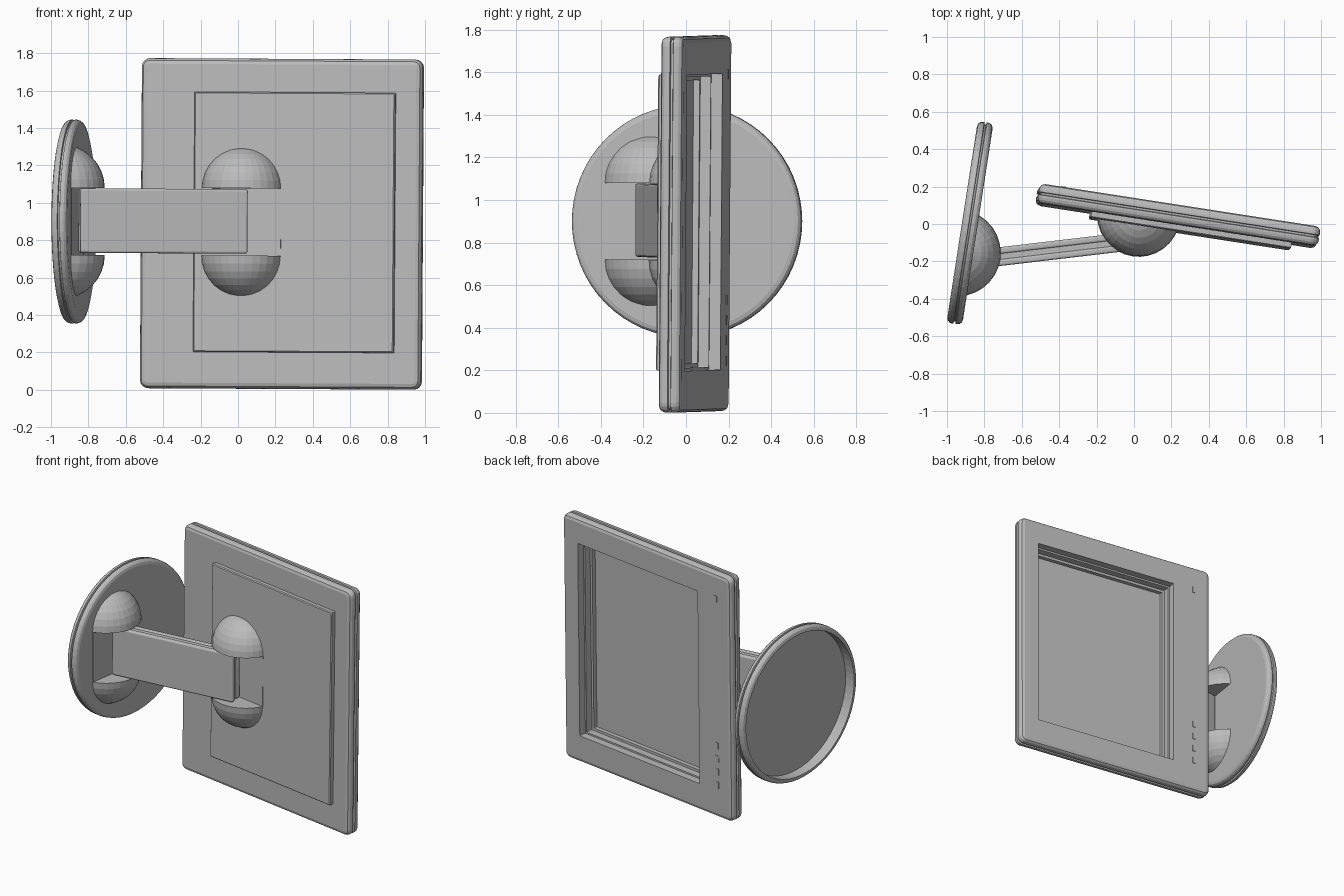
import bpy, bmesh
from math import radians, sin, cos, pi
from mathutils import Matrix, Euler, Vector

cube = bpy.data.objects.get("Cube")
if cube:
    bpy.data.objects.remove(cube, do_unlink=True)

grey = bpy.data.materials.new("mid_grey")
grey.use_nodes = True
GREY = (0.5, 0.5, 0.5, 1)
grey.diffuse_color = GREY
grey.node_tree.nodes["Principled BSDF"].inputs["Base Color"].default_value = GREY


def place(loc, *degrees):
    return Matrix.Translation(loc) @ Euler([radians(d) for d in degrees]).to_matrix().to_4x4()


# Local frames: -Y points from each plate towards its pivot
DISPLAY = place((0.235, 0.0425, 0.8875), -0.48, 0.3, -8.8)
BASE = place((-0.877, 0.005, 0.9), 0, 0, 81.2)
ARM = place((-0.4, -0.137, 0.903), 0, 0.3, 6.7)


def finish(name, bm, frame):
    bmesh.ops.recalc_face_normals(bm, faces=bm.faces)
    mesh = bpy.data.meshes.new(name)
    bm.to_mesh(mesh)
    bm.free()
    mesh.materials.append(grey)
    obj = bpy.data.objects.new(name, mesh)
    obj.matrix_world = frame
    bpy.context.collection.objects.link(obj)
    return obj


def rounded_rect(half_w, half_h, radius, y, centre=(0, 0), steps=5):
    points = []
    for quadrant, (sx, sz) in enumerate([(1, 1), (-1, 1), (-1, -1), (1, -1)]):
        for i in range(steps):
            a = (quadrant + i / (steps - 1)) * pi / 2
            points.append((centre[0] + sx * (half_w - radius) + radius * cos(a), y,
                           centre[1] + sz * (half_h - radius) + radius * sin(a)))
    return points


def circle(radius, y, steps=64):
    return [(radius * cos(2 * pi * i / steps), y, radius * sin(2 * pi * i / steps))
            for i in range(steps)]


def loft(name, loops, frame, closed=False):
    """Skin a row of loops; cap both ends, or join last to first when closed."""
    bm = bmesh.new()
    rows = [[bm.verts.new(p) for p in loop] for loop in loops]
    pairs = list(zip(rows, rows[1:]))
    if closed:
        pairs.append((rows[-1], rows[0]))
    else:
        bm.faces.new(rows[0])
        bm.faces.new(rows[-1])
    for a, b in pairs:
        for i in range(len(a)):
            j = (i + 1) % len(a)
            bm.faces.new((a[i], a[j], b[j], b[i]))
    return finish(name, bm, frame)


def box(name, size, centre, frame, bevel=0.0):
    bm = bmesh.new()
    bmesh.ops.create_cube(bm, size=1)
    bmesh.ops.transform(bm, verts=bm.verts, matrix=Matrix.Translation(centre) @ Matrix.Diagonal((*size, 1)))
    obj = finish(name, bm, frame)
    if bevel:
        mod = obj.modifiers.new("soft_edges", "BEVEL")
        mod.width, mod.segments = bevel, 3
    return obj


def pivot(name, frame, x, z, plane, chord, height):
    """Two spherical caps either side of a slot, cut flat against a plate."""
    radius = (chord ** 2 + height ** 2) / (2 * height)
    centre_y = plane - height + radius
    for side, sign in (("upper", 1), ("lower", -1)):
        bm = bmesh.new()
        bmesh.ops.create_uvsphere(bm, u_segments=32, v_segments=16, radius=radius)
        bmesh.ops.translate(bm, verts=bm.verts, vec=(x, centre_y, z + sign * 0.18))
        for co, normal in (((0, 0, z + sign * 0.18), (0, 0, -sign)), ((0, plane, 0), (0, 1, 0))):
            cut = bmesh.ops.bisect_plane(bm, geom=bm.verts[:] + bm.edges[:] + bm.faces[:],
                                         plane_co=co, plane_no=normal, clear_outer=True, dist=1e-5)
            edges = [e for e in bm.edges if e.is_boundary]
            bmesh.ops.holes_fill(bm, edges=edges)
        finish(f"{name}_{side}_cap", bm, frame)
    box(f"{name}_slot_floor", (2 * chord, 0.006, 0.36), (x, plane - 0.002, z), frame)


# Rim shared by the display and the base: rounded shells with a seam groove
RIM = [(0.03, 0.053), (0.012, 0.047), (0.003, 0.034), (0, 0.02), (0, 0.008), (0.012, 0.005)]
RIM += [(inset, -y) for inset, y in reversed(RIM)]

# Display frame: outer rim, then back up the stepped opening
OPEN_C, OPEN_W, OPEN_H = (0.0775, 0.008), 0.5425, 0.695
frame_loops = [rounded_rect(0.76 - i, 0.8825 - i, 0.045 - i, y) for i, y in RIM]
frame_loops += [rounded_rect(OPEN_W - i, OPEN_H - i, 0.004, y, OPEN_C)
                for i, y in [(0.012, -0.053), (0.012, 0), (0, 0), (0, 0.053)]]
loft("display_frame", frame_loops, DISPLAY, closed=True)

# Rear plate: shallow dish whose floor closes the opening
dish = [(0.03, -0.079), (0.03, -0.05), (0, -0.05), (0, -0.079), (0.006, -0.085)]
loft("display_rear_plate",
     [rounded_rect(OPEN_W - i, OPEN_H - i, 0.004, y, OPEN_C) for i, y in dish], DISPLAY)

# Small buttons on the wide border
for n, z in enumerate((0.7, -0.36, -0.455, -0.55, -0.645)):
    box(f"button_{n + 1}", (0.024, 0.008, 0.045), (-0.63, 0.053, z), DISPLAY)

# Round base: hollow dish with the same grooved rim
base_loops = [circle(0.51, -0.034), circle(0.51, 0.042)]
base_loops += [circle(0.545 - i, y * 0.8) for i, y in RIM]
base_loops += [circle(0.51, -0.042)]
loft("wall_base", base_loops, BASE)

# Slotted pivots at both ends of the arm
pivot("display_pivot", DISPLAY, -0.2075, 0.008, -0.082, 0.215, 0.167)
pivot("base_pivot", BASE, -0.168, 0, -0.04, 0.217, 0.15)

# Arm: two cover plates around a recessed core
box("arm_front_cover", (0.9, 0.036, 0.345), (0, -0.032, 0), ARM, 0.012)
box("arm_core", (0.88, 0.04, 0.33), (0, 0, 0), ARM)
box("arm_rear_cover", (0.9, 0.036, 0.345), (0, 0.032, 0), ARM, 0.012)
